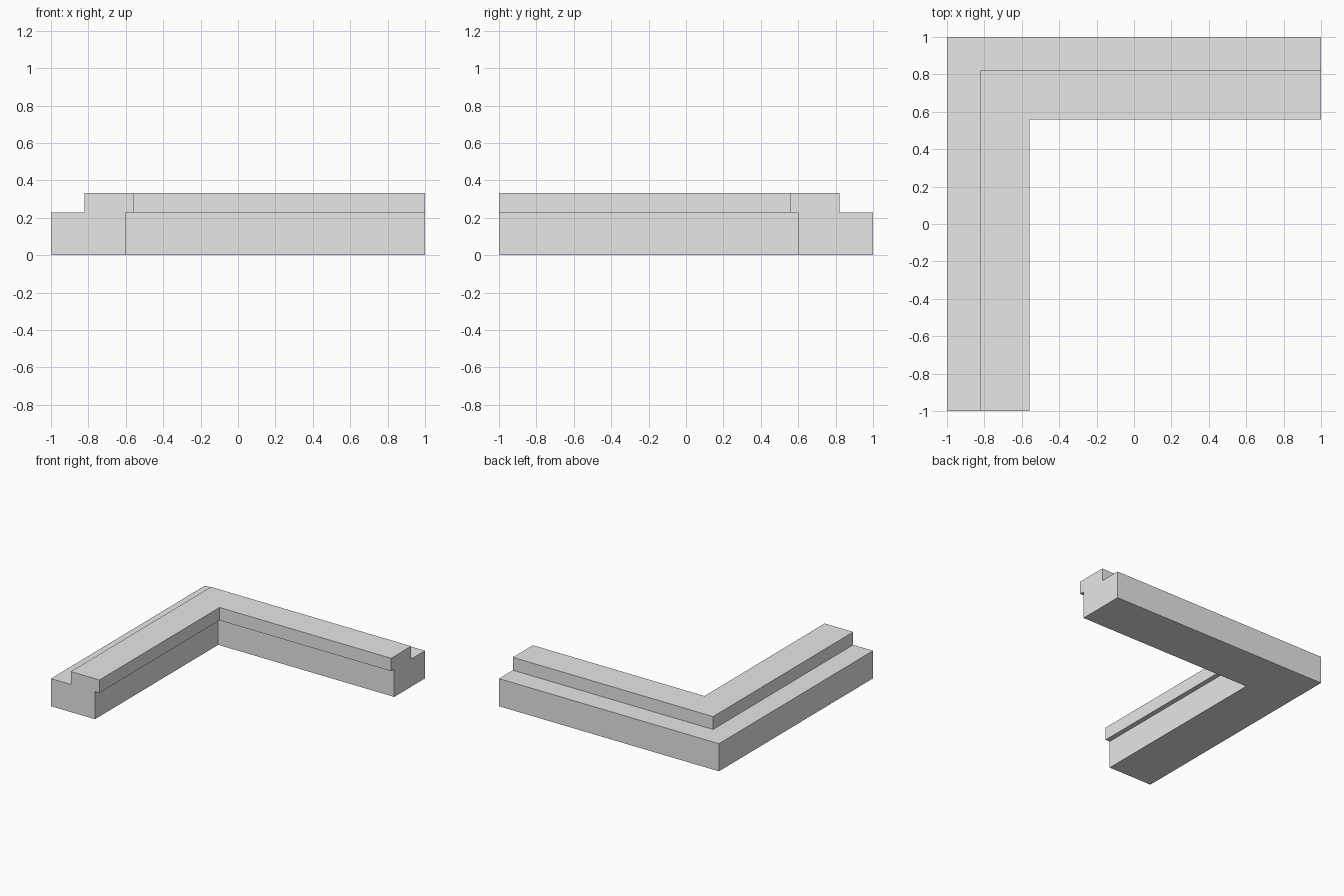
import bpy
import bmesh

cube = bpy.data.objects.get("Cube")
if cube:
    bpy.data.objects.remove(cube, do_unlink=True)

# Plain grey material
grey = bpy.data.materials.new("plain_grey")
grey.use_nodes = True
colour = (0.8, 0.8, 0.8, 1)
grey.diffuse_color = colour
grey.node_tree.nodes["Principled BSDF"].inputs["Base Color"].default_value = colour

# Stepped cross-section: (distance in from the outer edge, height)
STEP, TOP = 0.227, 0.333
profile = [(0, 0), (0.4, 0), (0.4, STEP), (0.44, STEP),
           (0.44, TOP), (0.18, TOP), (0.18, STEP), (0, STEP)]

# Sweep the section along both arms with a mitred corner
stations = [lambda d: (d - 1, -1),
            lambda d: (d - 1, 1 - d),
            lambda d: (1, 1 - d)]
bm = bmesh.new()
rings = [[bm.verts.new((*place(d), z)) for d, z in profile] for place in stations]
count = len(profile)
for start, end in zip(rings, rings[1:]):
    for i in range(count):
        j = (i + 1) % count
        bm.faces.new((start[i], start[j], end[j], end[i]))

# Close the two cut ends
bm.faces.new(rings[0])
bm.faces.new(rings[-1])
bmesh.ops.recalc_face_normals(bm, faces=bm.faces)

# Merge the flat mitre on the underside and top into single faces
bmesh.ops.dissolve_limit(bm, angle_limit=0.01, verts=bm.verts, edges=bm.edges)

mesh = bpy.data.meshes.new("corner_moulding")
bm.to_mesh(mesh)
bm.free()
mesh.materials.append(grey)
moulding = bpy.data.objects.new("corner_moulding", mesh)
bpy.context.collection.objects.link(moulding)
